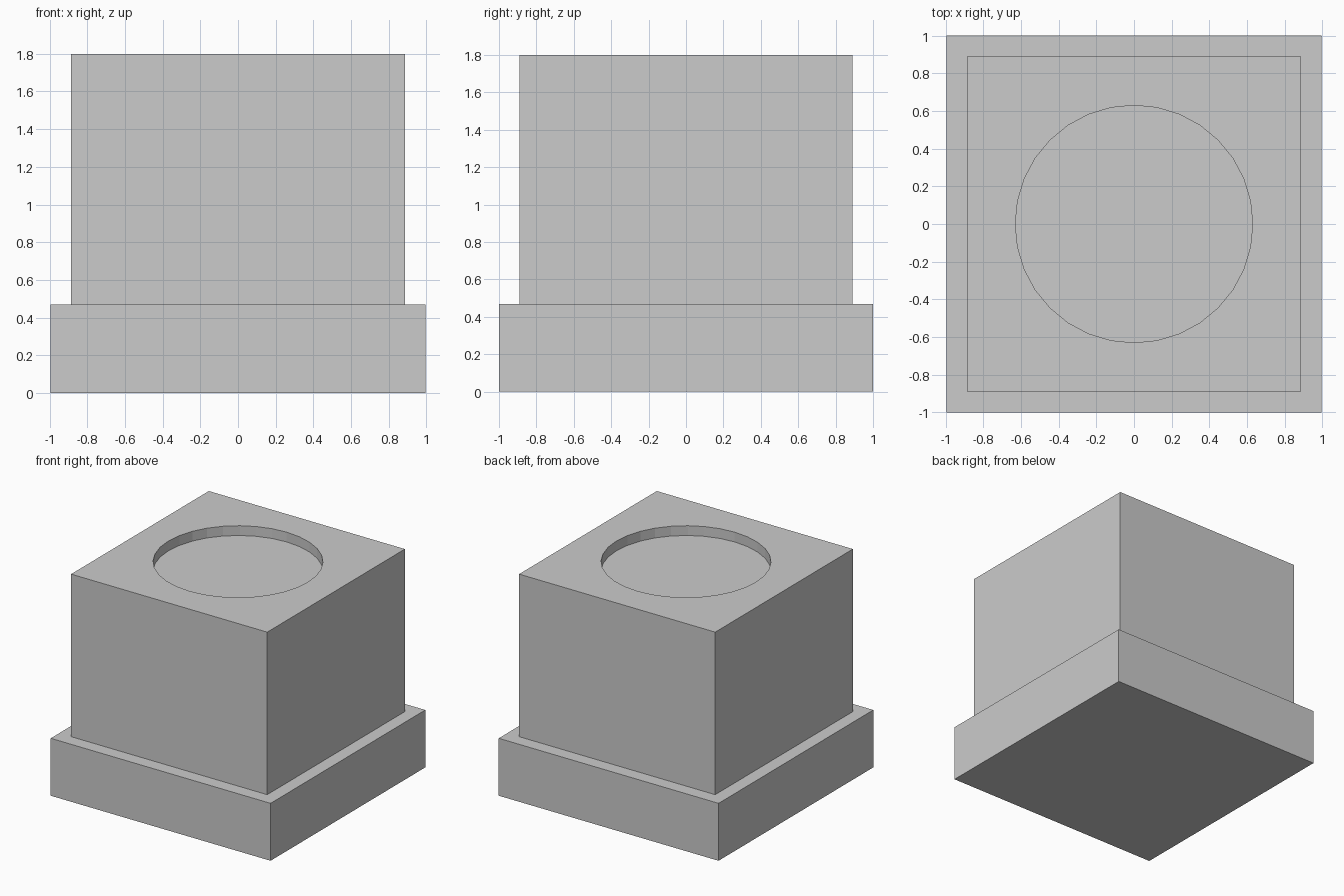
import bpy

# Remove the default cube
cube = bpy.data.objects.get("Cube")
if cube:
    bpy.data.objects.remove(cube, do_unlink=True)

# Single grey material
GREY = (0.6, 0.6, 0.6, 1)
grey = bpy.data.materials.new("plain grey")
grey.use_nodes = True
grey.diffuse_color = GREY
grey.node_tree.nodes["Principled BSDF"].inputs["Base Color"].default_value = GREY

BASE_H = 0.47
TOP = 1.80
RECESS_R = 0.63
RECESS_D = 0.08


def block(name, sx, sy, z0, z1):
    bpy.ops.mesh.primitive_cube_add(size=1, location=(0, 0, (z0 + z1) / 2))
    ob = bpy.context.object
    ob.name = name
    ob.scale = (sx, sy, z1 - z0)
    bpy.ops.object.transform_apply(location=True, rotation=False, scale=True)
    ob.data.materials.append(grey)
    return ob


# Wide plinth and the main block on it
block("base_plinth", 1.99, 2.0, 0, BASE_H)
body = block("main_block", 1.775, 1.78, BASE_H, TOP)

# Shallow round recess in the top
bpy.ops.mesh.primitive_cylinder_add(vertices=32, radius=RECESS_R, depth=2 * RECESS_D,
                                    location=(0, 0, TOP))
cutter = bpy.context.object
cutter.name = "recess_cutter"
cutter.data.materials.append(grey)
cutter.hide_render = True
cutter.display_type = 'WIRE'

cut = body.modifiers.new("top_recess", 'BOOLEAN')
cut.operation = 'DIFFERENCE'
cut.solver = 'EXACT'
cut.object = cutter

# Bake the cut and drop the helper
bpy.context.view_layer.objects.active = body
bpy.ops.object.modifier_apply(modifier=cut.name)
bpy.data.objects.remove(cutter, do_unlink=True)
